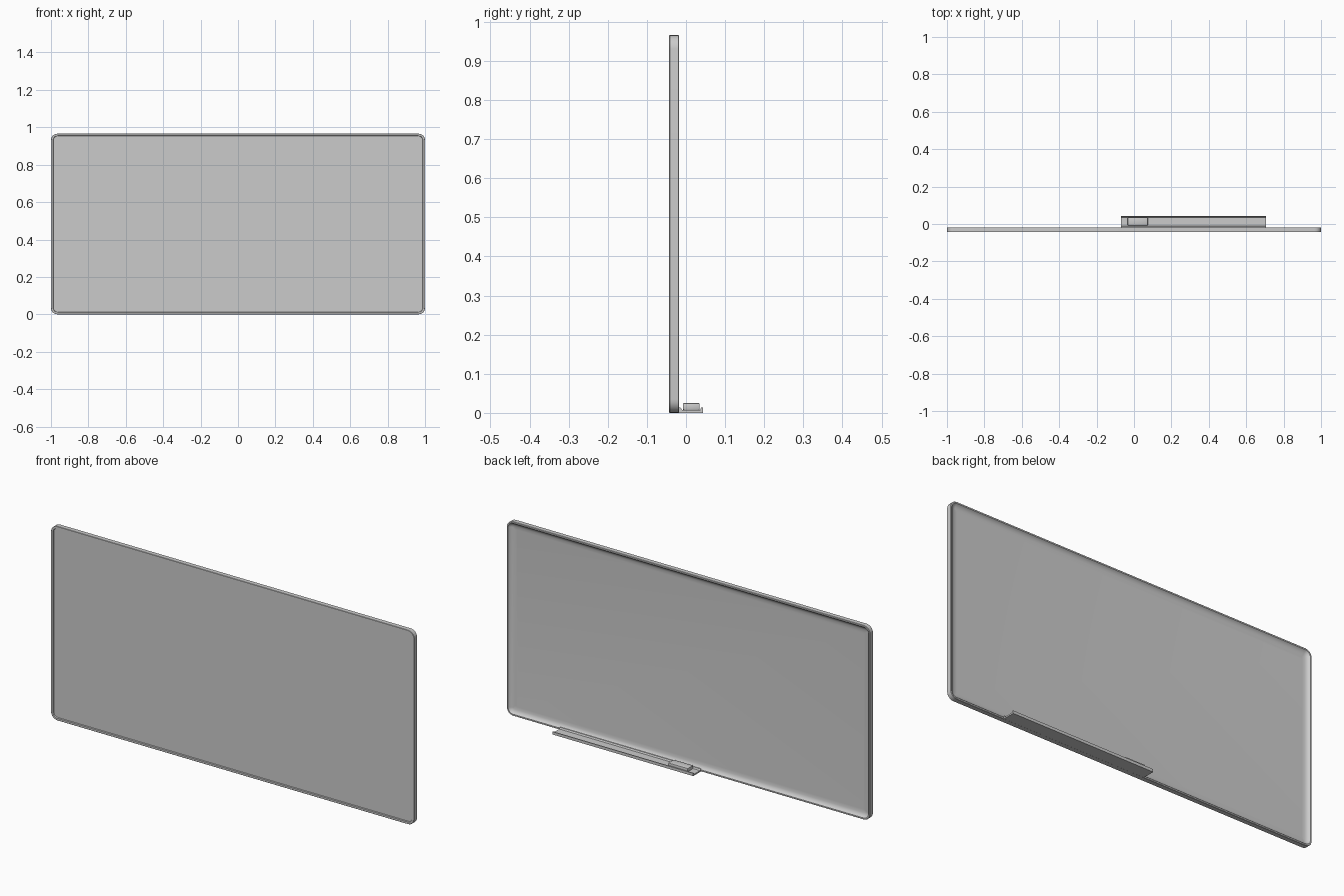
import bpy, bmesh, math

if "Cube" in bpy.data.objects:
    bpy.data.objects.remove(bpy.data.objects["Cube"])


def finish(bm, name, angle=35):
    bmesh.ops.recalc_face_normals(bm, faces=bm.faces)
    mesh = bpy.data.meshes.new(name)
    bm.to_mesh(mesh)
    bm.free()
    ob = bpy.data.objects.new(name, mesh)
    bpy.context.collection.objects.link(ob)
    bpy.ops.object.select_all(action='DESELECT')
    ob.select_set(True)
    bpy.context.view_layer.objects.active = ob
    bpy.ops.object.shade_smooth_by_angle(angle=math.radians(angle))
    return ob


def rounded_loop(bm, inset, y, w=2.0, h=0.966, radius=0.035, seg=6):
    """Rounded rectangle in the xz plane, standing on z = 0."""
    r = max(radius - inset, 0.008)
    hx, hz = w / 2 - inset - r, h / 2 - inset - r
    verts = []
    for i, (sx, sz) in enumerate([(1, 1), (-1, 1), (-1, -1), (1, -1)]):
        for k in range(seg + 1):
            a = math.pi / 2 * (i + k / seg)
            verts.append(bm.verts.new((sx * hx + r * math.cos(a), y,
                                       h / 2 + sz * hz + r * math.sin(a))))
    return verts


def extrude_profile(name, profile, x0, x1):
    bm = bmesh.new()
    face = bm.faces.new([bm.verts.new((x0, y, z)) for y, z in profile])
    res = bmesh.ops.extrude_face_region(bm, geom=[face])
    moved = [v for v in res['geom'] if isinstance(v, bmesh.types.BMVert)]
    bmesh.ops.translate(bm, verts=moved, vec=(x1 - x0, 0, 0))
    return finish(bm, name)


# Board: thin panel held in a rounded rim, with a soft cove on the writing side
bm = bmesh.new()
section = [(0.013, -0.038), (0.011, -0.043), (0.0015, -0.043), (0, -0.0415),
           (0, -0.0195), (0.0015, -0.018), (0.008, -0.018), (0.012, -0.023),
           (0.018, -0.028), (0.028, -0.031), (0.042, -0.032)]
loops = [rounded_loop(bm, i, y) for i, y in section]
for a, b in zip(loops, loops[1:]):
    n = len(a)
    for k in range(n):
        bm.faces.new((a[k], a[(k + 1) % n], b[(k + 1) % n], b[k]))
bm.faces.new(loops[0])
bm.faces.new(loops[-1])
finish(bm, "board")

# Pen tray: shallow channel with low lips
extrude_profile("pen_tray", [(-0.019, 0.0), (0.043, 0.0), (0.043, 0.014), (0.039, 0.014),
                             (0.036, 0.007), (-0.010, 0.007), (-0.014, 0.014),
                             (-0.019, 0.014)], -0.07, 0.705)

# Eraser resting in the tray
bm = bmesh.new()
bmesh.ops.create_cube(bm, size=1)
bmesh.ops.scale(bm, vec=(0.108, 0.043, 0.018), verts=bm.verts)
bmesh.ops.translate(bm, vec=(0.020, 0.0135, 0.016), verts=bm.verts)
bmesh.ops.bevel(bm, geom=bm.edges[:], offset=0.003, segments=2, profile=0.5, affect='EDGES')
finish(bm, "eraser")
